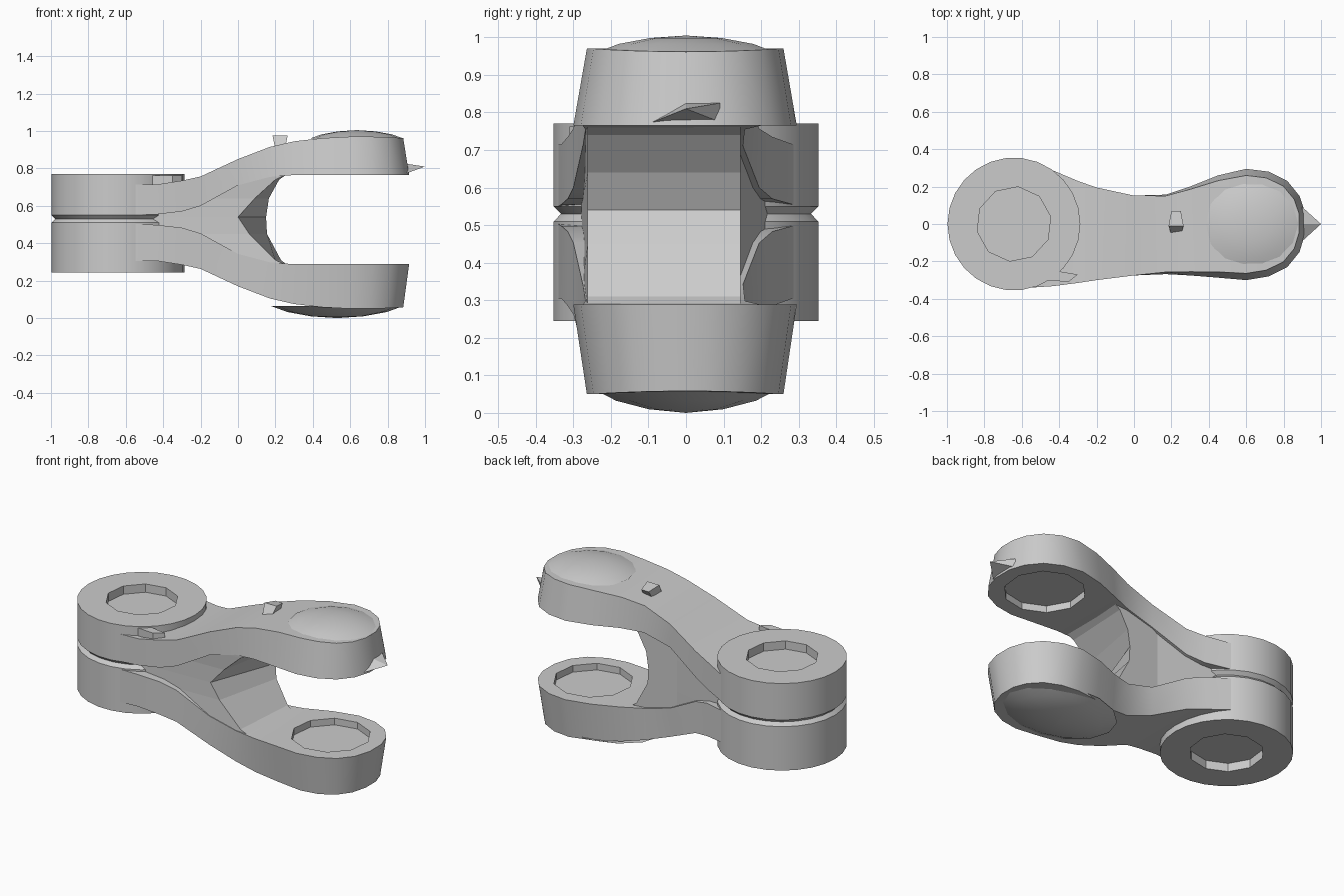
import bpy, bmesh, math
from mathutils import Vector

if "Cube" in bpy.data.objects:
    bpy.data.objects.remove(bpy.data.objects["Cube"])

GREY = bpy.data.materials.new("plain grey")
GREY.use_nodes = True
GREY.diffuse_color = (0.6, 0.6, 0.6, 1)
GREY.node_tree.nodes["Principled BSDF"].inputs["Base Color"].default_value = (0.6, 0.6, 0.6, 1)


def loft(name, sections, smooth=True):
    """Join equal-length rings of points into a closed solid."""
    bm = bmesh.new()
    rings = [[bm.verts.new(p) for p in ring] for ring in sections]
    for a, b in zip(rings, rings[1:]):
        n = len(a)
        for i in range(n):
            j = (i + 1) % n
            bm.faces.new((a[i], a[j], b[j], b[i]))
    bm.faces.new(rings[0])
    bm.faces.new(rings[-1])
    bmesh.ops.remove_doubles(bm, verts=bm.verts, dist=0.0005)
    bmesh.ops.recalc_face_normals(bm, faces=bm.faces)
    mesh = bpy.data.meshes.new(name)
    bm.to_mesh(mesh)
    bm.free()
    obj = bpy.data.objects.new(name, mesh)
    bpy.context.collection.objects.link(obj)
    mesh.materials.append(GREY)
    bpy.ops.object.select_all(action='DESELECT')
    obj.select_set(True)
    bpy.context.view_layer.objects.active = obj
    if smooth:
        bpy.ops.object.shade_smooth_by_angle(angle=math.radians(30))
    return obj


def ring(cx, rx, ry, z, n, turn=0.0):
    return [(cx + rx * math.cos(turn + math.tau * i / n),
             ry * math.sin(turn + math.tau * i / n), z) for i in range(n)]


def recess(target, cx, r, z0, z1):
    """Sink a shallow ten-sided pocket into a part."""
    cutter = loft("recess_cutter", [ring(cx, r, r, z, 10, 0.2) for z in (z0, z1)], False)
    cutter.hide_render = True
    mod = target.modifiers.new("recess", 'BOOLEAN')
    mod.operation = 'DIFFERENCE'
    mod.solver = 'EXACT'
    mod.object = cutter
    bpy.context.view_layer.objects.active = target
    bpy.ops.object.modifier_apply(modifier=mod.name)
    bpy.data.objects.remove(cutter)


# Round boss with a groove around its middle and a pocket at each end
boss = loft("round_boss", [ring(-0.642, r, r, z, 26) for r, z in (
    (0.355, 0.245), (0.355, 0.51), (0.335, 0.53), (0.355, 0.55), (0.355, 0.77))])
recess(boss, -0.642, 0.2, 0.72, 0.9)
recess(boss, -0.642, 0.2, 0.1, 0.295)

# Fork arms: x, front y, back y, outer z, inner z
STATIONS = (
    (-0.55, -0.34, 0.335, 0.715, 0.55), (-0.43, -0.332, 0.285, 0.715, 0.555),
    (-0.3, -0.315, 0.23, 0.735, 0.57), (-0.2, -0.3, 0.195, 0.757, 0.6),
    (0, -0.275, 0.152, 0.85, 0.71), (0.17, -0.268, 0.157, 0.915, 0.755),
    (0.3, -0.275, 0.2, 0.945, 0.765), (0.45, -0.287, 0.26, 0.962, 0.765),
    (0.6, -0.3, 0.295, 0.97, 0.765), (0.72, -0.28, 0.28, 0.97, 0.765),
    (0.82, -0.23, 0.23, 0.967, 0.765), (0.885, -0.15, 0.15, 0.964, 0.765),
    (0.915, -0.05, 0.06, 0.962, 0.765))


def arm(name, upper):
    sections = []
    for x, front, back, outer, inner in STATIONS:
        if not upper:
            outer, inner = 1.02 - outer, 1.053 - inner
        t = min(max(x / 0.5, 0), 1)
        k = 1 - 0.12 * t
        ox = x - 0.03 * max(0, x - 0.6) / 0.3
        sections.append([(x, front, inner), (x, back, inner),
                         (ox, back * k, outer), (ox, front * k, outer)])
    return loft(name, sections)


upper_arm = arm("upper_arm", True)
recess(upper_arm, 0.62, 0.22, 0.6, 0.805)
lower_arm = arm("lower_arm", False)
recess(lower_arm, 0.62, 0.22, 0.248, 0.4)

# Domed pads on the outer sides of the fork
DOME = ((1, 0), (0.75, 0.5), (0.4, 0.85), (0.001, 1))
loft("upper_dome", [ring(0.635, 0.25 * r, 0.245 * r, 0.96 + 0.045 * h, 14) for r, h in DOME])
loft("lower_dome", [ring(0.53, 0.355 * r, 0.255 * r, 0.065 - 0.065 * h, 14) for r, h in DOME])

# Web between the arms, ending in a slanted hollow throat
web = []
for z, start, front_x, back_x in (
        (0.28, -0.12, 0.27, 0.27), (0.31, -0.15, 0.2, 0.23), (0.45, -0.5, 0.06, 0.155),
        (0.54, -0.5, 0, 0.15), (0.64, -0.5, 0.09, 0.165), (0.74, -0.15, 0.2, 0.22),
        (0.775, -0.12, 0.27, 0.27)):
    side = 0.24 if start < -0.3 else 0.165
    web.append([(start, -0.28, z), (front_x, -0.262, z), (back_x, 0.145, z),
                (-0.04, 0.145, z), (start, side, z)])
loft("throat_web", web, False)


def chip(name, base, tip):
    """Small pointed burr from a base polygon to a tip."""
    loft(name, [base, [Vector(tip) + (Vector(p) - Vector(tip)) * 0.01 for p in base]], False)


# Small burrs on the arm tip, arm top and beside the boss
chip("tip_burr", [(0.89, -0.1, 0.77), (0.89, 0.09, 0.775), (0.9, 0.09, 0.825), (0.9, 0, 0.825)],
     (1, 0, 0.81))
loft("top_burr", [[(0.2, -0.06, 0.9), (0.25, -0.06, 0.9), (0.25, 0.03, 0.9), (0.2, 0.03, 0.9)],
                  [(0.185, -0.01, 0.975), (0.265, -0.01, 0.975),
                   (0.25, 0.07, 0.96), (0.2, 0.07, 0.96)]], False)
loft("boss_ledge", [[(-0.47, -0.3, z), (-0.35, -0.31, z), (-0.3, -0.27, z), (-0.42, -0.25, z)]
                    for z in (0.71, 0.762)], False)
